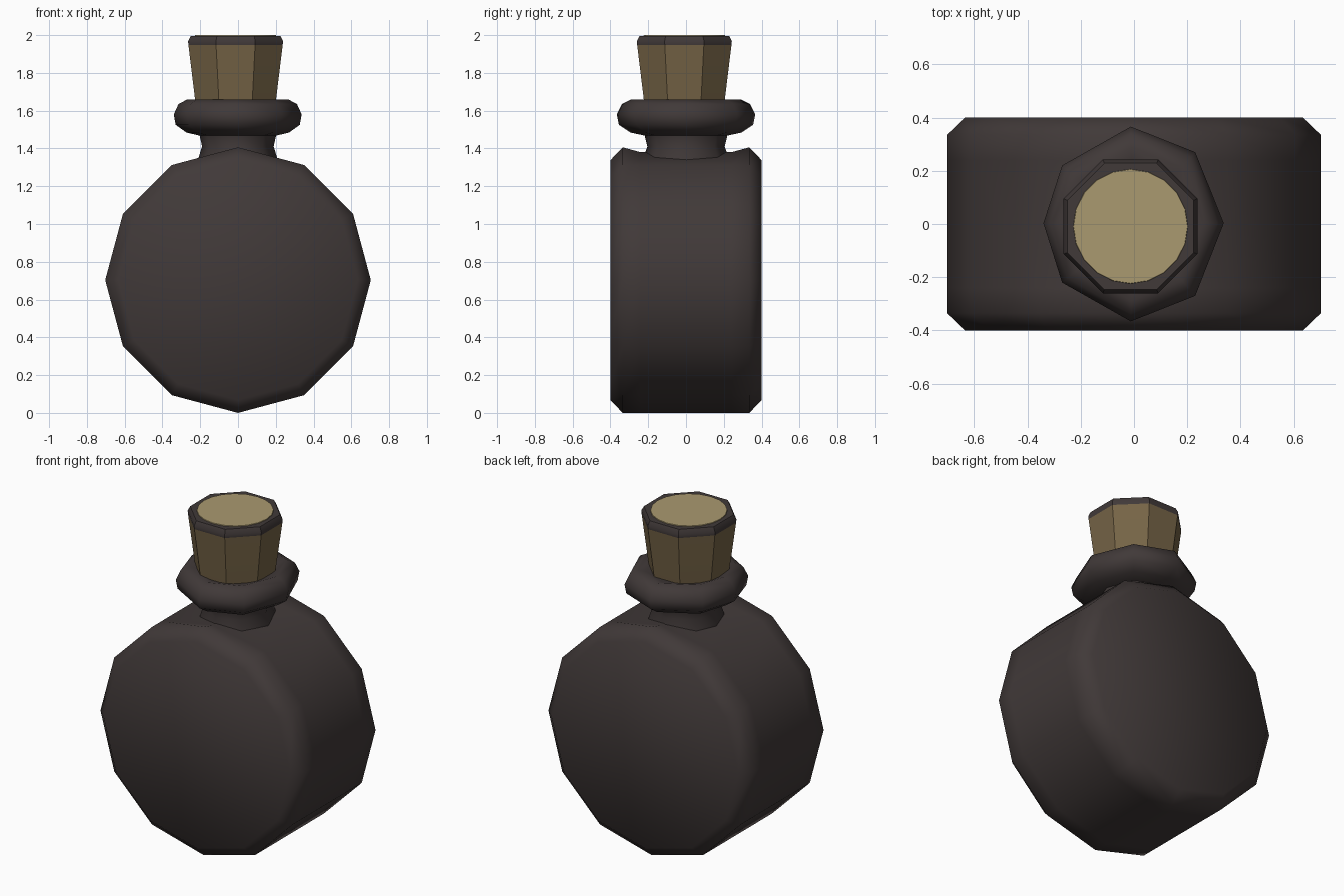
import bpy, bmesh, math

if "Cube" in bpy.data.objects:
    bpy.data.objects.remove(bpy.data.objects["Cube"])


def material(name, rgb):
    m = bpy.data.materials.new(name)
    m.diffuse_color = (*rgb, 1)
    m.use_nodes = True
    m.node_tree.nodes["Principled BSDF"].inputs["Base Color"].default_value = m.diffuse_color
    return m


DARK = material("dark charcoal", (0.052, 0.041, 0.040))
CORK = material("brown cork", (0.180, 0.127, 0.062))
PALE = material("pale cork top", (0.400, 0.320, 0.160))


def loft(name, rings, mats, angle=60, pick=None):
    """Skin a list of closed rings, cap both ends, colour faces by a rule."""
    bm = bmesh.new()
    loops = [[bm.verts.new(p) for p in ring] for ring in rings]
    n = len(loops[0])
    for a, b in zip(loops, loops[1:]):
        for i in range(n):
            j = (i + 1) % n
            bm.faces.new((a[i], a[j], b[j], b[i]))
    bm.faces.new(loops[0][::-1])
    bm.faces.new(loops[-1])
    bmesh.ops.recalc_face_normals(bm, faces=bm.faces[:])
    if pick:
        for f in bm.faces:
            f.material_index = pick(f.calc_center_median())
    me = bpy.data.meshes.new(name)
    bm.to_mesh(me)
    bm.free()
    for m in mats:
        me.materials.append(m)
    ob = bpy.data.objects.new(name, me)
    bpy.context.collection.objects.link(ob)
    bpy.ops.object.select_all(action='DESELECT')
    ob.select_set(True)
    bpy.context.view_layer.objects.active = ob
    bpy.ops.object.shade_smooth_by_angle(angle=math.radians(angle))
    return ob


# Round flat body: twelve-sided drum lying along y, with chamfered rims
def body_ring(y, r, top=None):
    pts = []
    for i in range(12):
        a = math.radians(30 * i)
        z = 0.703 + r * math.sin(a)
        if i == 3 and top:
            z = top          # ridge dips where the neck joins
        pts.append((r * math.cos(a), y, z))
    return pts


loft("flask_body", [
    body_ring(-0.40, 0.635), body_ring(-0.335, 0.703),
    body_ring(-0.24, 0.703, 1.38), body_ring(0.24, 0.703, 1.38),
    body_ring(0.335, 0.703), body_ring(0.40, 0.635)], [DARK])

# Neck and lip: slightly uneven octagon swept up a profile
half = [(-0.34, 0.003), (-0.27, 0.22), (-0.012, 0.366), (0.23, 0.27), (0.337, 0.003)]
octagon = half + [(x, -y) for x, y in half[-2:0:-1]]
profile = [(0.21, 1.25), (0.208, 1.355), (0.19, 1.41), (0.203, 1.468), (0.272, 1.484),
           (0.33, 1.525), (0.34, 1.58), (0.315, 1.635), (0.268, 1.66), (0.22, 1.645)]
loft("neck_and_lip",
     [[(x * r / 0.34, y * r / 0.34, z) for x, y in octagon] for r, z in profile], [DARK])


# Tapered cork with a dark rim
def round_ring(r, z, n=8, turn=22.5):
    return [(-0.013 + r * math.cos(math.radians(turn + 360 * i / n)),
             -0.009 + r * math.sin(math.radians(turn + 360 * i / n)), z) for i in range(n)]


loft("cork", [round_ring(0.222, 1.58), round_ring(0.232, 1.66), round_ring(0.270, 1.948),
              round_ring(0.272, 1.968), round_ring(0.257, 1.996)],
     [CORK, DARK], 40, lambda c: 1 if c.z > 1.95 else 0)

# Pale disc on top of the cork
loft("cork_top", [round_ring(0.216, 1.993, 20, 0), round_ring(0.214, 2.0, 20, 0)], [PALE], 30)
